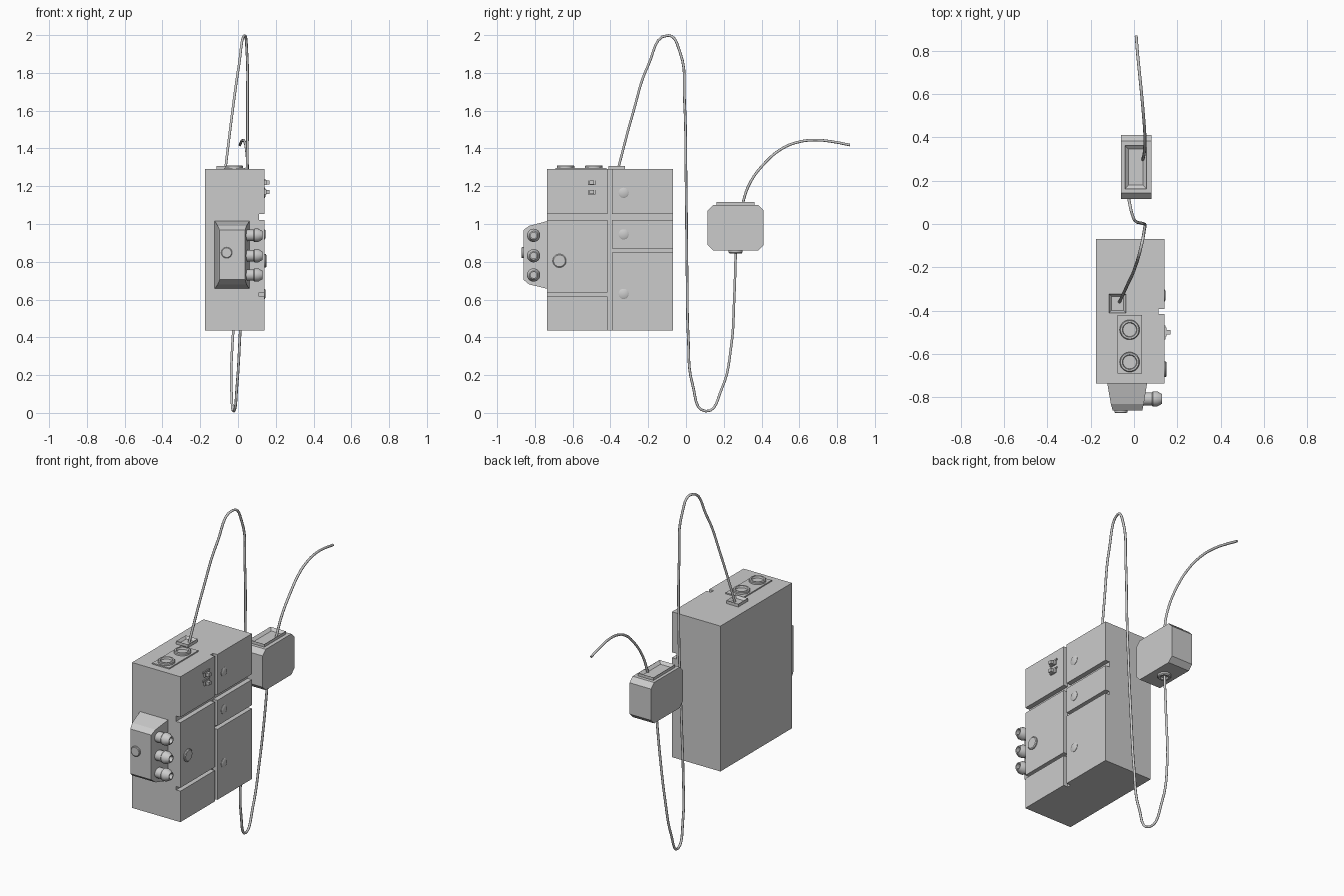
import bpy, bmesh, math
from mathutils import Vector, Matrix

if "Cube" in bpy.data.objects:
    bpy.data.objects.remove(bpy.data.objects["Cube"])


def finish(name, bm):
    bmesh.ops.recalc_face_normals(bm, faces=bm.faces)
    me = bpy.data.meshes.new(name)
    bm.to_mesh(me)
    bm.free()
    ob = bpy.data.objects.new(name, me)
    bpy.context.collection.objects.link(ob)
    return ob


def activate(ob):
    bpy.ops.object.select_all(action='DESELECT')
    ob.select_set(True)
    bpy.context.view_layer.objects.active = ob


def box(name, lo, hi):
    lo, hi = Vector(lo), Vector(hi)
    bm = bmesh.new()
    bmesh.ops.create_cube(bm, size=1)
    for v in bm.verts:
        v.co = (lo + hi) / 2 + v.co * (hi - lo)
    return finish(name, bm)


def lathe(name, profile, loc, axis, segs=32):
    """Revolve (radius, height) points about the given axis."""
    bm = bmesh.new()
    rings = [[bm.verts.new((r * math.cos(a), r * math.sin(a), h))
              for a in [2 * math.pi * i / segs for i in range(segs)]] for r, h in profile]
    for a, b in zip(rings, rings[1:]):
        for i in range(segs):
            j = (i + 1) % segs
            bm.faces.new((a[i], a[j], b[j], b[i]))
    bm.faces.new(rings[0])
    bm.faces.new(rings[-1])
    rot = Vector((0, 0, 1)).rotation_difference(Vector(axis)).to_matrix().to_4x4()
    bm.transform(Matrix.Translation(loc) @ rot)
    ob = finish(name, bm)
    activate(ob)
    bpy.ops.object.shade_smooth_by_angle(angle=math.radians(35))
    return ob


def framed_plate(name, lo, hi, rim, depth):
    """Box whose top face has a recessed pocket."""
    ob = box(name, lo, hi)
    bm = bmesh.new()
    bm.from_mesh(ob.data)
    bm.normal_update()
    top = max(bm.faces, key=lambda f: f.calc_center_median().z)
    bmesh.ops.inset_region(bm, faces=[top], thickness=rim)
    bmesh.ops.translate(bm, verts=top.verts[:], vec=(0, 0, -depth))
    bm.to_mesh(ob.data)
    bm.free()
    return ob


def cable(name, points, radius=0.007):
    cu = bpy.data.curves.new(name, 'CURVE')
    cu.dimensions = '3D'
    cu.bevel_depth = radius
    cu.bevel_resolution = 2
    cu.resolution_u = 6
    cu.use_fill_caps = True
    sp = cu.splines.new('BEZIER')
    sp.bezier_points.add(len(points) - 1)
    for bp, p in zip(sp.bezier_points, points):
        bp.co = p
        bp.handle_left_type = bp.handle_right_type = 'AUTO'
    ob = bpy.data.objects.new(name, cu)
    bpy.context.collection.objects.link(ob)


# Main housing with grooves cut into the right side
body = box("housing", (-0.175, -0.735, 0.435), (0.14, -0.07, 1.29))
grooves = [((-0.416, 0.40), (-0.392, 1.35)), ((-0.80, 1.02), (0.0, 1.052)),
           ((-0.80, 0.617), (-0.40, 0.637)), ((-0.40, 0.85), (0.0, 0.87))]
for (y0, z0), (y1, z1) in grooves:
    cutter = box("groove_cutter", (0.112, y0, z0), (0.2, y1, z1))
    cutter.hide_render = True
    mod = body.modifiers.new("groove", 'BOOLEAN')
    mod.operation = 'DIFFERENCE'
    mod.solver = 'EXACT'
    mod.object = cutter
    activate(body)
    bpy.ops.object.modifier_apply(modifier=mod.name)
    bpy.data.objects.remove(cutter)

# Flush markers and button on the right side
for z in (1.165, 0.945, 0.63):
    lathe("panel_marker", [(0.027, -0.01), (0.027, 0.002), (0.02, 0.006)],
          (0.14, -0.33, z), (1, 0, 0))
lathe("side_button", [(0.036, -0.01), (0.036, 0.006), (0.031, 0.01)],
      (0.14, -0.67, 0.805), (1, 0, 0))

# Two small toggle switches
for z in (1.222, 1.172):
    box("switch_plate", (0.135, -0.532, z + 0.008), (0.146, -0.468, z + 0.016))
    box("switch_base", (0.135, -0.52, z - 0.016), (0.15, -0.478, z + 0.01))
    box("switch_lever", (0.135, -0.51, z - 0.013), (0.168, -0.488, z + 0.007))

# Tapered connector block on the front
bm = bmesh.new()
sections = [(-0.725, -0.125, 0.062, 0.655, 1.018), (-0.83, -0.107, 0.045, 0.68, 0.99),
            (-0.861, -0.098, 0.038, 0.705, 0.968)]
rings = [[bm.verts.new(p) for p in ((x0, y, z0), (x1, y, z0), (x1, y, z1), (x0, y, z1))]
         for y, x0, x1, z0, z1 in sections]
for a, b in zip(rings, rings[1:]):
    for i in range(4):
        j = (i + 1) % 4
        bm.faces.new((a[i], a[j], b[j], b[i]))
bm.faces.new(rings[0])
bm.faces.new(rings[-1])
finish("connector_block", bm)
lathe("front_button", [(0.029, -0.01), (0.029, 0.008), (0.025, 0.011)],
      (-0.06, -0.861, 0.848), (0, -1, 0))

# Three sockets on the side of the block
for z in (0.94, 0.832, 0.73):
    lathe("socket", [(0.03, -0.02), (0.03, 0.035), (0.035, 0.04), (0.035, 0.06),
                     (0.022, 0.083), (0.016, 0.083), (0.016, 0.06)],
          (0.047, -0.807, z), (1, 0, 0))

# Top plate with two ring ports
box("port_plate", (-0.075, -0.69, 1.28), (0.036, -0.42, 1.297))
for y in (-0.488, -0.637):
    lathe("ring_port", [(0.046, -0.01), (0.046, 0.01), (0.042, 0.014), (0.034, 0.014),
                        (0.031, 0.003)], (-0.02, y, 1.297), (0, 0, 1))

# Cable entry on the housing
framed_plate("cable_entry", (-0.115, -0.41, 1.28), (-0.037, -0.322, 1.308), 0.017, 0.014)

# Inline box with chamfered corners
small = box("inline_box", (-0.06, 0.115, 0.86), (0.08, 0.41, 1.10))
bm = bmesh.new()
bm.from_mesh(small.data)
edges = [e for e in bm.edges if abs(e.verts[0].co.x - e.verts[1].co.x) > 0.1]
bmesh.ops.bevel(bm, geom=edges, offset=0.028, segments=1, affect='EDGES')
bm.to_mesh(small.data)
bm.free()
framed_plate("inline_box_entry", (-0.042, 0.162, 1.09), (0.058, 0.362, 1.117), 0.024, 0.014)
lathe("inline_box_grommet", [(0.037, -0.01), (0.037, 0.01), (0.032, 0.015), (0.022, 0.015),
                             (0.018, 0.005)], (0.01, 0.263, 0.86), (0, 0, -1))

# Looping cable and free cable end
cable("loop_cable", [
    (-0.067, -0.36, 1.29), (-0.03, -0.28, 1.59), (0.005, -0.2, 1.84), (0.035, -0.095, 1.998),
    (0.047, -0.032, 1.91), (0.05, -0.008, 1.65), (0.047, 0.0, 1.25), (0.025, 0.006, 0.7),
    (0.01, 0.012, 0.4), (-0.005, 0.035, 0.15), (-0.022, 0.105, 0.009), (-0.035, 0.19, 0.13),
    (-0.03, 0.24, 0.36), (-0.01, 0.255, 0.6), (0.01, 0.264, 0.87)])
cable("free_cable", [
    (0.04, 0.295, 1.095), (0.048, 0.335, 1.21), (0.05, 0.41, 1.315), (0.043, 0.51, 1.4),
    (0.035, 0.6, 1.435), (0.026, 0.69, 1.444), (0.017, 0.78, 1.435), (0.01, 0.868, 1.418)])
